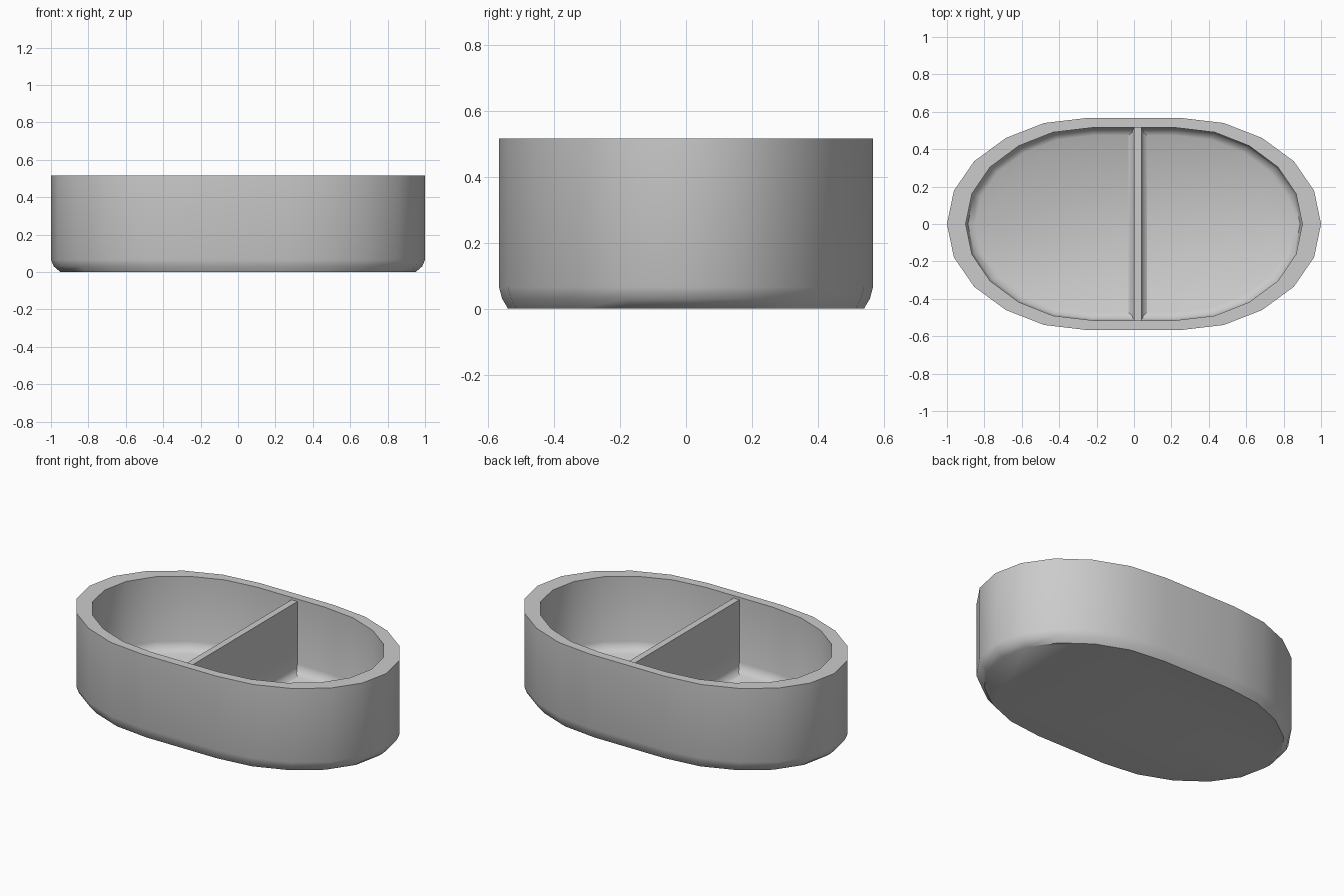
import bpy, bmesh

if "Cube" in bpy.data.objects:
    bpy.data.objects.remove(bpy.data.objects["Cube"])

# Quarter outline of the faceted oval, mirrored into a full ring
quarter = [(1, 0), (.963, .178), (.855, .335), (.685, .46), (.48, .54), (.25, .567)]
half = quarter + [(-x, y) for x, y in reversed(quarter)]
outline = half + [(x, -y) for x, y in reversed(half[1:-1])]


def finish(name, bm, angle):
    bmesh.ops.recalc_face_normals(bm, faces=bm.faces)
    me = bpy.data.meshes.new(name)
    bm.to_mesh(me)
    bm.free()
    ob = bpy.data.objects.new(name, me)
    bpy.context.collection.objects.link(ob)
    bpy.ops.object.select_all(action='DESELECT')
    ob.select_set(True)
    bpy.context.view_layer.objects.active = ob
    bpy.ops.object.shade_smooth_by_angle(angle=angle)


# Oval bowl: scaled rings (x scale, y scale, z) from base, over the rim, to the floor
rings = [(.95, .952, 0), (.985, .983, .03), (1, 1, .065), (1, 1, .515),
         (.9, .908, .515), (.9, .908, .12), (.888, .89, .085), (.85, .835, .065)]
bm = bmesh.new()
loops = [[bm.verts.new((x * sx, y * sy, z)) for x, y in outline] for sx, sy, z in rings]
n = len(outline)
for a, b in zip(loops, loops[1:]):
    for i in range(n):
        j = (i + 1) % n
        bm.faces.new((a[i], a[j], b[j], b[i]))
bm.faces.new(loops[0])
bm.faces.new(loops[-1])
finish("oval_bowl", bm, .75)

# Divider: thin upright wall with a flared foot, run from wall to wall
side = [(.05, .06), (.05, .065), (.03, .075), (.02, .1), (.02, .5)]
profile = side + [(-x, z) for x, z in reversed(side)]
bm = bmesh.new()
face = bm.faces.new([bm.verts.new((x + .02, -.53, z)) for x, z in profile])
out = bmesh.ops.extrude_face_region(bm, geom=[face], use_keep_orig=True)
moved = [g for g in out["geom"] if isinstance(g, bmesh.types.BMVert)]
bmesh.ops.translate(bm, verts=moved, vec=(0, 1.06, 0))
finish("divider", bm, .75)
